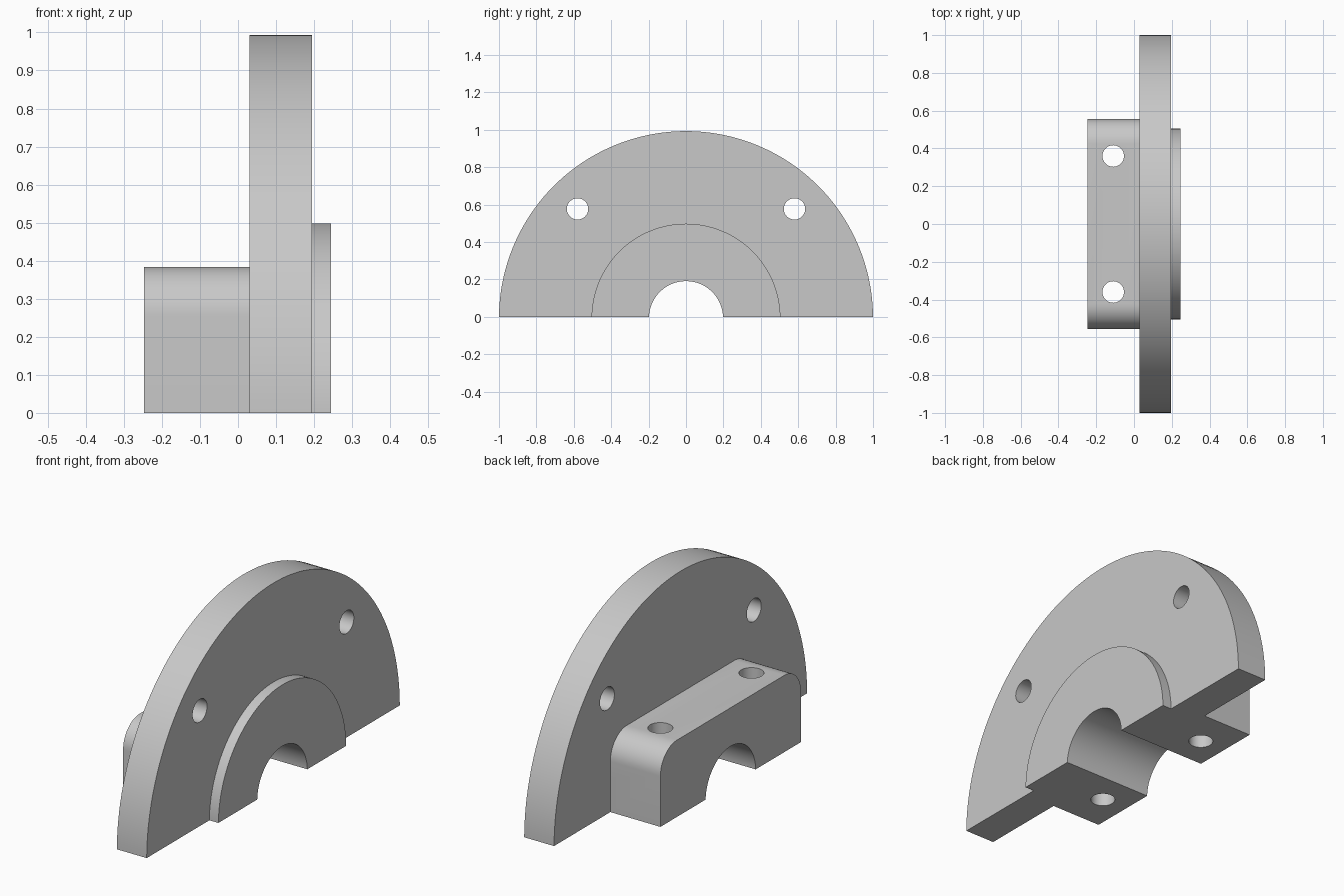
import bpy
import math
from mathutils import Matrix

cube = bpy.data.objects.get("Cube")
if cube:
    bpy.data.objects.remove(cube)

AXIS_Z = -0.007      # shaft axis lies just under the split face
HOLE_R = 0.057

grey = bpy.data.materials.new("machined_grey")
grey.use_nodes = True
grey.diffuse_color = (0.58, 0.58, 0.58, 1)
grey.node_tree.nodes["Principled BSDF"].inputs["Base Color"].default_value = (0.58, 0.58, 0.58, 1)


def cylinder(name, radius, depth, location, along_x=True, sides=64):
    turn = (0, math.pi / 2, 0) if along_x else (0, 0, 0)
    bpy.ops.mesh.primitive_cylinder_add(vertices=sides, radius=radius, depth=depth,
                                        location=location, rotation=turn)
    bpy.context.object.name = name
    return bpy.context.object


def disc(name, radius, x0, x1, sides=128):
    return cylinder(name, radius, x1 - x0, ((x0 + x1) / 2, 0, AXIS_Z), sides=sides)


def box(name, low, high):
    size = [b - a for a, b in zip(low, high)]
    centre = [(a + b) / 2 for a, b in zip(low, high)]
    bpy.ops.mesh.primitive_cube_add(size=1, location=centre)
    ob = bpy.context.object
    ob.name = name
    ob.data.transform(Matrix.Diagonal((*size, 1)))
    return ob


def rounded_block(name, x0, x1, half_y, bottom, top, radius, steps=12):
    # Cross-section with rounded upper corners, extruded along x
    section = [(-half_y, bottom), (half_y, bottom)]
    for side, start in ((1, 0), (-1, math.pi / 2)):
        for i in range(steps + 1):
            a = start + math.pi / 2 * i / steps
            section.append((side * (half_y - radius) + radius * math.cos(a),
                            top - radius + radius * math.sin(a)))
    n = len(section)
    verts = [(x, y, z) for x in (x0, x1) for y, z in section]
    faces = [tuple(reversed(range(n))), tuple(range(n, 2 * n))]
    faces += [(i, (i + 1) % n, n + (i + 1) % n, n + i) for i in range(n)]
    mesh = bpy.data.meshes.new(name)
    mesh.from_pydata(verts, [], faces)
    ob = bpy.data.objects.new(name, mesh)
    bpy.context.collection.objects.link(ob)
    return ob


def combine(body, tool, operation):
    tool.hide_render = True
    mod = body.modifiers.new(tool.name, 'BOOLEAN')
    mod.operation = operation
    mod.solver = 'EXACT'
    mod.object = tool
    helpers.append(tool)


# Solid bodies: large flange, raised collar and clamp block
helpers = []
flange = disc("split_flange", 1.0, 0.03, 0.195, sides=160)
combine(flange, disc("collar", 0.505, 0.12, 0.245), 'UNION')
combine(flange, rounded_block("clamp_block", -0.247, 0.09, 0.555, -0.2, 0.384, 0.13), 'UNION')

# Split face, shaft bore and bolt holes
combine(flange, box("split_cutter", (-1, -2, -2), (1, 2, 0)), 'DIFFERENCE')
combine(flange, disc("bore_cutter", 0.198, -0.6, 0.6), 'DIFFERENCE')
for side in (-1, 1):
    combine(flange, cylinder("flange_hole_cutter", HOLE_R, 0.6, (0.11, side * 0.58, 0.577), sides=48),
            'DIFFERENCE')
    combine(flange, cylinder("clamp_hole_cutter", HOLE_R, 1.4, (-0.11, side * 0.36, 0.2), False, 48),
            'DIFFERENCE')

# Bake the booleans and drop the helpers
bpy.context.view_layer.update()
result = bpy.data.meshes.new_from_object(flange.evaluated_get(bpy.context.evaluated_depsgraph_get()))
flange.modifiers.clear()
flange.data = result
for tool in helpers:
    bpy.data.objects.remove(tool)

result.materials.clear()
result.materials.append(grey)
for face in result.polygons:
    face.material_index = 0

bpy.ops.object.select_all(action='DESELECT')
flange.select_set(True)
bpy.context.view_layer.objects.active = flange
bpy.ops.object.shade_smooth_by_angle(angle=math.radians(30))
